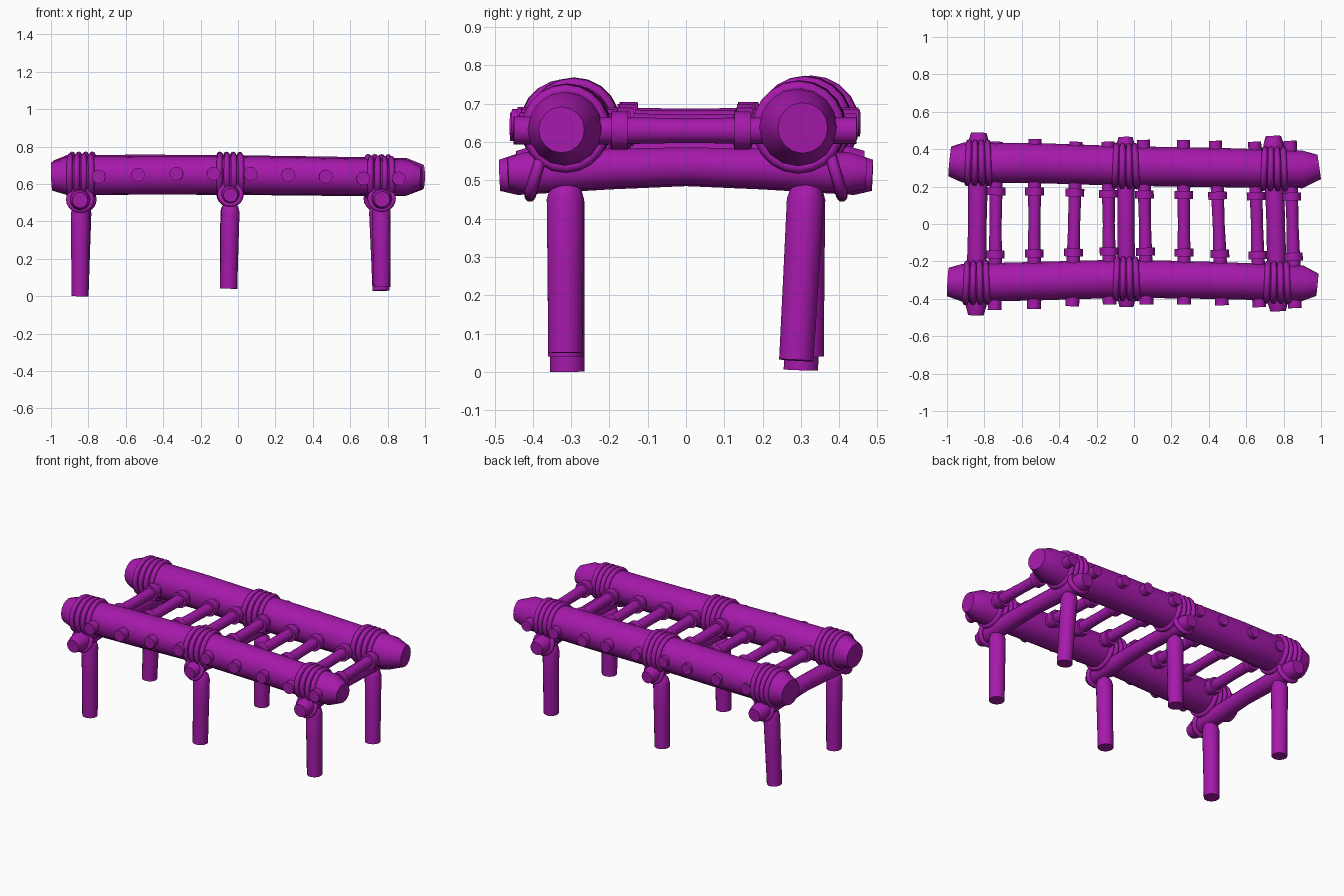
import bpy, bmesh, math
from mathutils import Vector

if "Cube" in bpy.data.objects:
    bpy.data.objects.remove(bpy.data.objects["Cube"])

mat = bpy.data.materials.new("purple")
mat.diffuse_color = (0.38, 0.01, 0.41, 1)
mat.use_nodes = True
mat.node_tree.nodes["Principled BSDF"].inputs["Base Color"].default_value = mat.diffuse_color


def finish(ob, angle=38):
    ob.data.materials.append(mat)
    ob.data.polygons.foreach_set("use_smooth", [True] * len(ob.data.polygons))
    ob.data.set_sharp_from_angle(angle=math.radians(angle))


def tube(name, pts, sides):
    """Capped round bar through (x, y, z, radius) stations."""
    bm = bmesh.new()
    cs = [Vector(p[:3]) for p in pts]
    axis = (cs[-1] - cs[0]).normalized()
    up = Vector((0, 1, 0)) if abs(axis.z) > 0.7 else Vector((0, 0, 1))
    u = axis.cross(up).normalized()
    rings = []
    for i, c in enumerate(cs):
        t = (cs[min(i + 1, len(cs) - 1)] - cs[max(i - 1, 0)]).normalized()
        v = t.cross(u).normalized()
        w = v.cross(t)
        rings.append([bm.verts.new(c + pts[i][3] * (math.cos(a) * w + math.sin(a) * v))
                      for a in (2 * math.pi * k / sides for k in range(sides))])
    for a, b in zip(rings, rings[1:]):
        for k in range(sides):
            n = (k + 1) % sides
            bm.faces.new((a[k], a[n], b[n], b[k]))
    bm.faces.new(rings[0])
    bm.faces.new(rings[-1])
    bmesh.ops.recalc_face_normals(bm, faces=bm.faces)
    me = bpy.data.meshes.new(name)
    bm.to_mesh(me)
    bm.free()
    ob = bpy.data.objects.new(name, me)
    bpy.context.collection.objects.link(ob)
    finish(ob)


def ring(name, loc, axis, major, minor):
    """Rope loop whose hole faces along axis."""
    bpy.ops.mesh.primitive_torus_add(
        location=loc, major_radius=major, minor_radius=minor, major_segments=20, minor_segments=8,
        rotation=Vector(axis).to_track_quat('Z', 'Y').to_euler())
    bpy.context.object.name = name
    finish(bpy.context.object, 60)


def along(pts, x):
    """Centre and radius of a log at a given x."""
    for a, b in zip(pts, pts[1:]):
        if a[0] <= x <= b[0]:
            return Vector(a).lerp(Vector(b), (x - a[0]) / (b[0] - a[0]))


# Long side logs with tapered ends
logs = {
    "front": [(-0.995, -0.31, 0.64, 0.076), (-0.915, -0.315, 0.643, 0.102), (-0.5, -0.305, 0.646, 0.103),
              (-0.05, -0.292, 0.648, 0.102), (0.45, -0.302, 0.641, 0.099), (0.9, -0.317, 0.634, 0.096),
              (0.98, -0.325, 0.632, 0.06)],
    "back": [(-0.985, 0.335, 0.645, 0.08), (-0.915, 0.328, 0.647, 0.107), (-0.5, 0.325, 0.65, 0.107),
             (-0.05, 0.31, 0.648, 0.106), (0.45, 0.302, 0.642, 0.105), (0.9, 0.292, 0.638, 0.101),
             (0.99, 0.305, 0.637, 0.066)]}
for side, pts in logs.items():
    tube(side + "_log", pts, 16)

# Rungs through the logs: front x, back x, z, front end y, back end y
rungs = [(-0.745, -0.735, 0.64, -0.46, 0.44), (-0.535, -0.53, 0.65, -0.455, 0.455),
         (-0.33, -0.31, 0.655, -0.44, 0.44), (-0.13, -0.14, 0.655, -0.43, 0.44),
         (0.067, 0.05, 0.655, -0.43, 0.45), (0.268, 0.265, 0.65, -0.43, 0.45),
         (0.47, 0.435, 0.64, -0.435, 0.445), (0.67, 0.645, 0.63, -0.445, 0.44),
         (0.86, 0.835, 0.63, -0.45, 0.445)]
for i, (xf, xb, z, yf, yb) in enumerate(rungs):
    a, b = Vector((xf, yf, z)), Vector((xb, yb, z))
    at = lambda y: a.lerp(b, (y - yf) / (yb - yf))
    tube(f"rung_{i}", [(*at(yf), 0.037), (*at(-0.2), 0.036), (*at(0), 0.032),
                       (*at(0.2), 0.035), (*at(yb), 0.035)], 12)
    # Collars just inside each log
    for side, s in (("front", 1), ("back", -1)):
        c = along(logs[side], xf)
        y = c.y + s * (c.w + 0.045)
        tube(f"{side}_collar_{i}", [(*at(y - 0.021), 0.05), (*at(y + 0.021), 0.05)], 12)

# Cross supports: front x, back x, z, radius, front end, back end, front foot z, back foot z
frames = [(-0.845, -0.83, 0.515, 0.052, -0.487, 0.487, 0.0, 0.005),
          (-0.04, -0.045, 0.542, 0.047, -0.442, 0.465, 0.04, 0.04),
          (0.77, 0.745, 0.52, 0.052, -0.465, 0.47, 0.05, 0.03)]
feet = [((-0.845, -0.31), (-0.845, 0.3)), ((-0.05, -0.315), (-0.05, 0.315)), ((0.77, -0.315), (0.765, 0.288))]
for i, (xf, xb, z, r, yf, yb, ff, fb) in enumerate(frames):
    X = lambda y: xf + (xb - xf) * (y - yf) / (yb - yf)
    stations = [(yf, -0.002, 0.8), (yf + 0.045, 0, 1.05), (-0.2, 0.012, 1), (0, 0.018, 0.95),
                (0.2, 0.012, 1), (yb - 0.045, 0, 1.05), (yb, -0.002, 0.8)]
    tube(f"cross_bar_{i}", [(X(y), y, z + dz, r * k) for y, dz, k in stations], 14)
    for side, s, foot, fz in (("front", -1, feet[i][0], ff), ("back", 1, feet[i][1], fb)):
        # Leg with a rounded top
        ty = s * 0.315
        top, bot = Vector((X(ty), ty, 0.5)), Vector((*foot, fz))
        tube(f"{side}_leg_{i}", [(*bot.lerp(top, t), k) for t, k in
                                 ((0, 0.046), (0.5, 0.048), (0.89, 0.05), (0.96, 0.041), (1, 0.022))], 14)
        # Four rope loops round the log and a slanted one round the bar
        for j in range(4):
            c = along(logs[side], X(ty) + (j - 1.5) * 0.036)
            ring(f"{side}_rope_{i}_{j}", c.xyz, (1, 0.03 * (j - 1.5), 0), c.w + 0.003, 0.016)
        ring(f"{side}_bar_rope_{i}", (X(s * 0.39), s * 0.39, z + 0.002), (0, s, 0.3), r + 0.009, 0.015)
